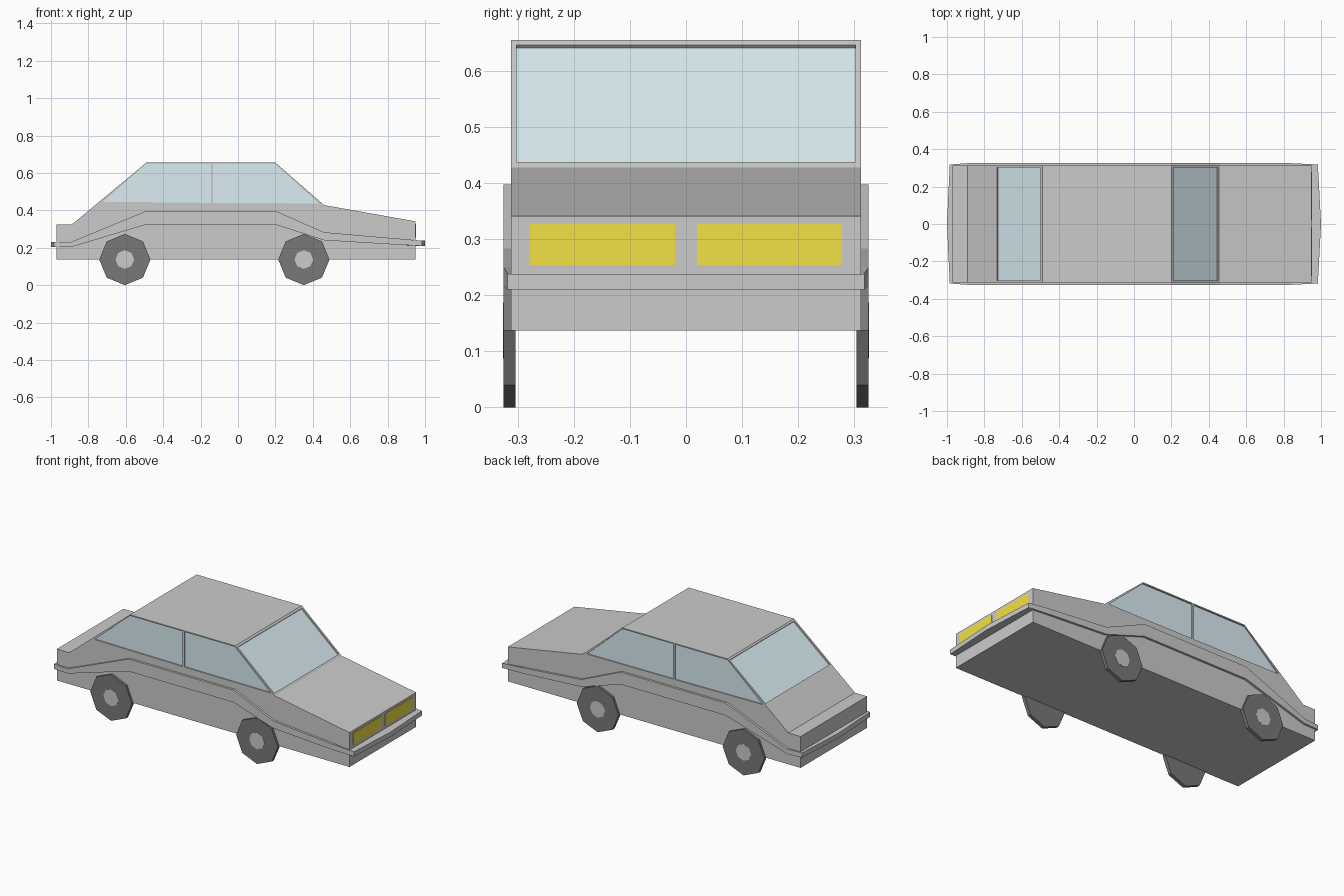
import bpy, bmesh, math
from mathutils import Vector

if "Cube" in bpy.data.objects:
    bpy.data.objects.remove(bpy.data.objects["Cube"])


def material(name, rgb):
    m = bpy.data.materials.new(name)
    m.diffuse_color = (*rgb, 1)
    m.use_nodes = True
    m.node_tree.nodes["Principled BSDF"].inputs["Base Color"].default_value = m.diffuse_color
    return m


GLASS = material("glass", (0.70, 0.85, 0.90))
RUBBER = material("rubber", (0.19, 0.19, 0.19))
LAMP = material("lamp_yellow", (0.90, 0.75, 0.06))


def finish(name, bm, mat=None):
    bmesh.ops.recalc_face_normals(bm, faces=bm.faces[:])
    me = bpy.data.meshes.new(name)
    bm.to_mesh(me)
    bm.free()
    ob = bpy.data.objects.new(name, me)
    bpy.context.collection.objects.link(ob)
    if mat:
        me.materials.append(mat)
    return ob


def prism(name, profile, y0, y1, mat=None):
    """Extrude an x-z profile from y0 to y1."""
    bm = bmesh.new()
    a = [bm.verts.new((x, y0, z)) for x, z in profile]
    b = [bm.verts.new((x, y1, z)) for x, z in profile]
    n = len(a)
    bm.faces.new(a)
    bm.faces.new(b[::-1])
    for i in range(n):
        j = (i + 1) % n
        bm.faces.new((a[i], a[j], b[j], b[i]))
    return finish(name, bm, mat)


def slope_slab(p, q, x0, x1, d0, d1):
    """Thin quad profile along the line p-q, offset d0..d1 along its outward normal."""
    p, q = Vector(p), Vector(q)
    d = q - p
    n = Vector((d.y, -d.x)).normalized()
    a, b = (p + d * ((x - p.x) / d.x) for x in (x0, x1))
    return [tuple(v) for v in (a + n * d0, b + n * d0, b + n * d1, a + n * d1)]


# body shell
W = 0.312
body = prism("body", [(-0.97, 0.137), (0.95, 0.137), (0.95, 0.341), (0.46, 0.428), (0.20, 0.655),
                      (-0.49, 0.655), (-0.89, 0.323), (-0.97, 0.323)], -W, W)


def recess(cutter):
    mod = body.modifiers.new("recess", 'BOOLEAN')
    mod.operation, mod.solver, mod.object = 'DIFFERENCE', 'EXACT', cutter
    bpy.context.view_layer.objects.active = body
    bpy.ops.object.modifier_apply(modifier=mod.name)
    bpy.data.objects.remove(cutter)


# recessed windscreen and rear window
D = 0.009
for name, p, q, x0, x1 in (("windscreen", (0.46, 0.428), (0.20, 0.655), 0.449, 0.210),
                           ("rear_window", (-0.49, 0.655), (-0.89, 0.323), -0.499, -0.733)):
    recess(prism("cutter", slope_slab(p, q, x0, x1, -D, 0.03), -0.302, 0.302))
    prism(name, slope_slab(p, q, x0, x1, -D - 0.001, -D + 0.001), -0.302, 0.302, GLASS)

# recessed side windows
side_windows = {
    "rear_side_window": [(-0.722, 0.446), (-0.145, 0.440), (-0.145, 0.648), (-0.492, 0.648)],
    "front_side_window": [(-0.134, 0.440), (0.432, 0.437), (0.198, 0.648), (-0.134, 0.648)],
}
for name, prof in side_windows.items():
    for s, side in ((-1, "right"), (1, "left")):
        recess(prism("cutter", prof, s * (W - 0.008), s * 0.35))
        prism(f"{name}_{side}", prof, s * (W - 0.009), s * (W - 0.007), GLASS)

# bumper and side trim: one band around the body (x, y, bottom z, top z)
half = [(1.0, 0, 0.210, 0.238), (0.983, 0.318, 0.210, 0.238), (0.84, 0.325, 0.217, 0.250),
        (0.46, 0.325, 0.240, 0.283), (0.20, 0.325, 0.324, 0.397), (-0.49, 0.325, 0.324, 0.397),
        (-0.89, 0.325, 0.204, 0.232), (-0.985, 0.318, 0.204, 0.232), (-1.0, 0, 0.204, 0.232)]
ring = half + [(x, -y, lo, hi) for x, y, lo, hi in half[-2:0:-1]]
bm = bmesh.new()
sections = []
for x, y, lo, hi in ring:
    ix, iy = max(-0.968, min(0.948, x)), max(-0.31, min(0.31, y))
    sections.append([bm.verts.new(c) for c in ((x, y, lo), (x, y, hi), (ix, iy, hi), (ix, iy, lo))])
for i, a in enumerate(sections):
    b = sections[(i + 1) % len(sections)]
    for k in range(4):
        bm.faces.new((a[k], b[k], b[(k + 1) % 4], a[(k + 1) % 4]))
finish("bumper_band", bm)

# headlights
for s, side in ((-1, "right"), (1, "left")):
    lamp = prism(f"headlight_{side}", [(0.948, 0.254), (0.952, 0.254), (0.952, 0.327), (0.948, 0.327)],
                 s * 0.02, s * 0.278, LAMP)


# wheels: eight-sided tyres with hubs
def disc(name, r, x, y, depth, mat=None):
    bpy.ops.mesh.primitive_cylinder_add(vertices=8, radius=r, depth=depth, location=(x, y, 0.137),
                                        rotation=(math.pi / 2, 0, 0))
    ob = bpy.context.object
    ob.name = name
    if mat:
        ob.data.materials.append(mat)


for x, end in ((0.352, "front"), (-0.605, "rear")):
    for s, side in ((-1, "right"), (1, "left")):
        disc(f"{end}_tyre_{side}", 0.137, x, s * 0.3145, 0.021, RUBBER)
        disc(f"{end}_hub_{side}", 0.05, x, s * 0.3155, 0.021)
